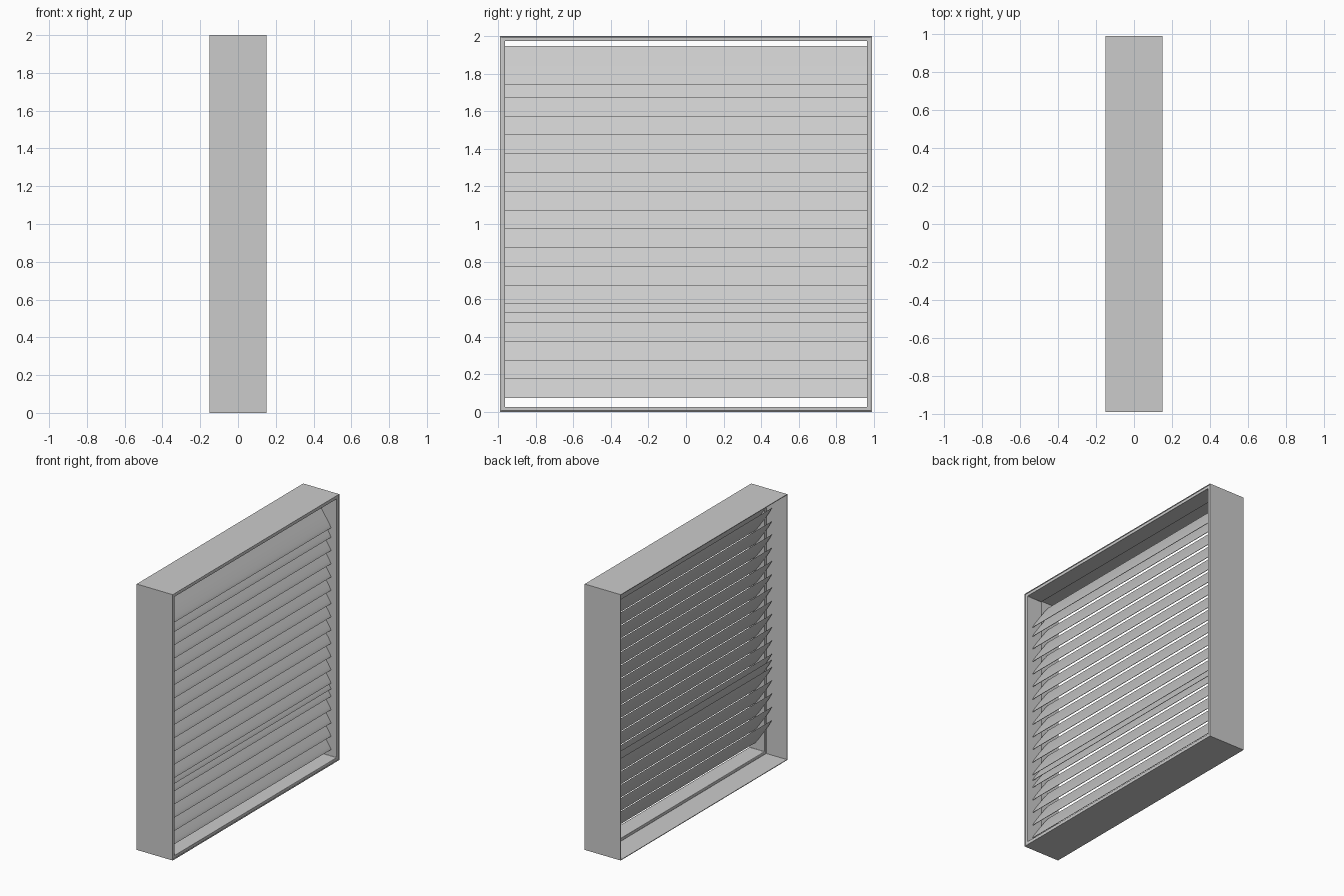
import bpy

if "Cube" in bpy.data.objects:
    bpy.data.objects.remove(bpy.data.objects["Cube"])

HALF_Y, HEIGHT = 0.99, 2.0


def make_mesh(name, verts, faces):
    mesh = bpy.data.meshes.new(name)
    mesh.from_pydata(verts, [], faces)
    obj = bpy.data.objects.new(name, mesh)
    bpy.context.collection.objects.link(obj)
    return obj


def shade(obj):
    bpy.ops.object.select_all(action='DESELECT')
    obj.select_set(True)
    bpy.context.view_layer.objects.active = obj
    bpy.ops.object.shade_smooth_by_angle(angle=0.6)


def ring(name, x0, x1, outer, inner):
    """Rectangular tube along x; outer and inner are insets from the overall size."""
    verts = []
    for x, d in ((x0, outer), (x1, outer), (x1, inner), (x0, inner)):
        y = HALF_Y - d
        verts += [(x, -y, d), (x, y, d), (x, y, HEIGHT - d), (x, -y, HEIGHT - d)]
    faces = []
    for r in range(4):
        for c in range(4):
            a, b = r * 4, ((r + 1) % 4) * 4
            n = (c + 1) % 4
            faces.append((a + c, b + c, b + n, a + n))
    return make_mesh(name, verts, faces)


# Thin casing, and the thicker frame seated in its louvred side
casing = ring("outer_casing", -0.15, 0.15, 0.0, 0.005)
frame = ring("inner_frame", 0.02, 0.148, 0.005, 0.027)
bevel = frame.modifiers.new("soft_edges", 'BEVEL')
bevel.width = 0.003
bevel.segments = 2
shade(frame)

# Curved slat section: (x, height above lower lip), thin with a rolled lip
upper = [(-0.04, 0.205), (-0.01, 0.166), (0.02, 0.124), (0.05, 0.081),
         (0.075, 0.044), (0.09, 0.02), (0.098, 0.006), (0.1, 0.0)]
lower = [(0.096, 0.0), (0.085, 0.015), (0.068, 0.037), (0.043, 0.074),
         (0.013, 0.117), (-0.015, 0.16)]
section = upper + lower


def slat(name, z):
    n = len(section)
    verts = [(x, y, z + h) for y in (-0.966, 0.966) for x, h in section]
    faces = [(i, n + i, n + (i + 1) % n, (i + 1) % n) for i in range(n)]
    faces += [tuple(range(n)), tuple(reversed(range(n, 2 * n)))]
    shade(make_mesh(name, verts, faces))


# Evenly spaced slats plus the two odd ones
for i in range(17):
    slat(f"slat_{i + 1}", 0.075 + i * 0.0998)
slat("top_slat", 1.743)
slat("middle_slat", 0.53)
